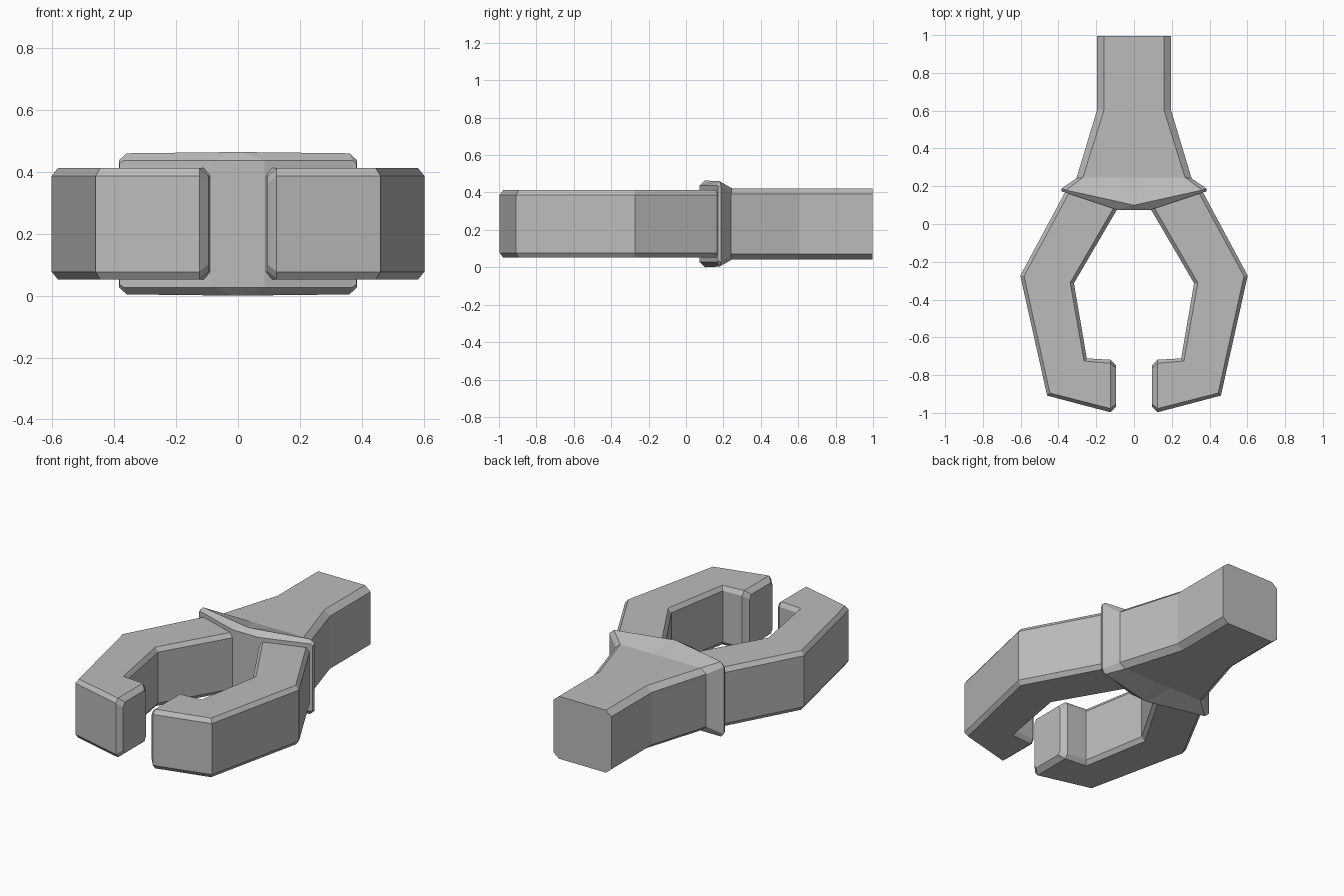
import bpy, bmesh

if "Cube" in bpy.data.objects:
    bpy.data.objects.remove(bpy.data.objects["Cube"])

MID = 0.232  # height of the horizontal symmetry plane

grey = bpy.data.materials.new("grey")
grey.diffuse_color = (0.5, 0.5, 0.5, 1)
grey.use_nodes = True
grey.node_tree.nodes["Principled BSDF"].inputs["Base Color"].default_value = grey.diffuse_color


def loft(name, rings, caps):
    """Skin a row of matching rings and close both ends with the given faces."""
    bm = bmesh.new()
    rows = [[bm.verts.new(p) for p in r] for r in rings]
    n = len(rows[0])
    for a, b in zip(rows, rows[1:]):
        for i in range(n):
            j = (i + 1) % n
            bm.faces.new((a[i], a[j], b[j], b[i]))
    for row in (rows[0], rows[-1]):
        for c in caps:
            bm.faces.new([row[i] for i in c])
    bmesh.ops.recalc_face_normals(bm, faces=bm.faces)
    me = bpy.data.meshes.new(name)
    bm.to_mesh(me)
    bm.free()
    me.materials.append(grey)
    ob = bpy.data.objects.new(name, me)
    bpy.context.collection.objects.link(ob)
    return ob


def body_ring(side, corner, inner):
    """Mirror three (x, y, half height) points into a full 12 point ring."""
    q = [side, corner, inner]
    top = q + [(-x, y, h) for x, y, h in reversed(q)]
    low = [(x, y, -h) for x, y, h in reversed(top)]
    return [(x, y, MID + h) for x, y, h in top + low]


# Handle flaring into the ridged collar, with a V shaped palm at the front
body = [
    body_ring((0.195, 1.0, 0.16), (0.158, 1.0, 0.19), (0.06, 1.0, 0.19)),
    body_ring((0.195, 0.61, 0.16), (0.158, 0.61, 0.19), (0.06, 0.61, 0.19)),
    body_ring((0.305, 0.245, 0.16), (0.27, 0.25, 0.19), (0.06, 0.25, 0.19)),
    body_ring((0.385, 0.19, 0.205), (0.36, 0.183, 0.228), (0.008, 0.105, 0.232)),
    body_ring((0.383, 0.175, 0.195), (0.37, 0.172, 0.205), (0.085, 0.077, 0.205)),
]
loft("handle_and_collar", body,
     [(0, 1, 10, 11), (1, 2, 9, 10), (2, 3, 8, 9), (3, 4, 7, 8), (4, 5, 6, 7)])


def claw_ring(sx, outer, inner, inset, half, drop=0.025):
    """Chamfered rectangle standing on the line from outer to inner."""
    (ox, oy), (ix, iy) = outer, inner

    def at(t, h):
        return (sx * (ox + (ix - ox) * t), oy + (iy - oy) * t, MID + h)
    e = half - drop
    return [at(0, -e), at(0, e), at(inset, half), at(1 - inset, half),
            at(1, e), at(1, -e), at(1 - inset, -half), at(inset, -half)]


# Two hooked claws: root, elbow, knuckle, tip, bevelled tip end
for label, sx in (("right_claw", 1), ("left_claw", -1)):
    claw = [
        claw_ring(sx, (0.355, 0.19), (0.055, 0.14), 0.07, 0.18),
        claw_ring(sx, (0.602, -0.27), (0.318, -0.31), 0.07, 0.18),
        claw_ring(sx, (0.46, -0.905), (0.25, -0.708), 0.07, 0.18),
        claw_ring(sx, (0.125, -0.993), (0.125, -0.715), 0.07, 0.18),
        claw_ring(sx, (0.095, -0.965), (0.095, -0.745), 0.07, 0.155),
    ]
    loft(label, claw, [tuple(range(8))])

# Centre the length on the origin
for ob in bpy.context.collection.objects:
    ob.location.y = -0.0035
